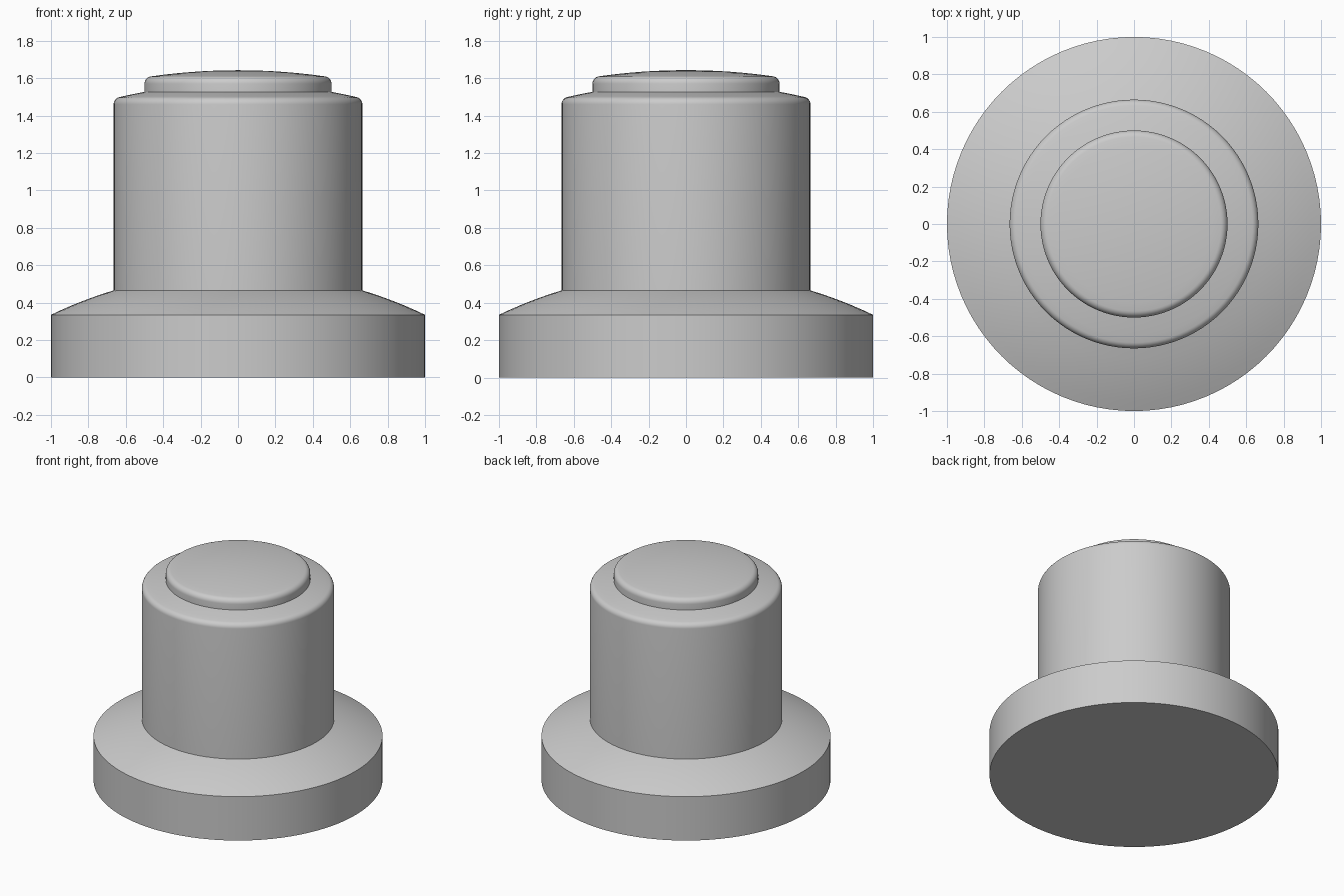
import bpy
import bmesh
from math import sin, cos, pi, radians, sqrt

SEGMENTS = 96

cube = bpy.data.objects.get("Cube")
if cube:
    bpy.data.objects.remove(cube, do_unlink=True)

grey = bpy.data.materials.new("plain_grey")
grey.use_nodes = True
colour = (0.6, 0.6, 0.6, 1)
grey.diffuse_color = colour
grey.node_tree.nodes["Principled BSDF"].inputs["Base Color"].default_value = colour


def crown(r0, z0, r1, radius, steps):
    """Spherical arc rising from (r0, z0) inwards to radius r1."""
    rs = [r0 + (r1 - r0) * i / steps for i in range(steps + 1)]
    drop = sqrt(radius**2 - r0**2)
    return [(r, z0 + sqrt(radius**2 - r**2) - drop) for r in rs]


def fillet(r, z, size, end_angle, steps=7):
    """Rounded rim that leaves a vertical wall at (r, z)."""
    angles = [radians(end_angle) * i / steps for i in range(steps + 1)]
    return [(r - size + size * cos(a), z + size * sin(a)) for a in angles]


def lathe(name, profile):
    """Revolve a profile of (radius, height) points about z."""
    bm = bmesh.new()
    verts = [bm.verts.new((r, 0, z)) for r, z in profile]
    edges = [bm.edges.new(pair) for pair in zip(verts, verts[1:])]
    bmesh.ops.spin(bm, geom=verts + edges, cent=(0, 0, 0), axis=(0, 0, 1),
                   angle=2 * pi, steps=SEGMENTS, use_merge=True)
    bmesh.ops.remove_doubles(bm, verts=bm.verts, dist=1e-5)
    bmesh.ops.recalc_face_normals(bm, faces=bm.faces)
    # Open shells must face outwards
    outer = max(bm.faces, key=lambda f: f.calc_center_median().xy.length)
    if outer.normal.xy.dot(outer.calc_center_median().xy) < 0:
        bmesh.ops.reverse_faces(bm, faces=bm.faces)
    mesh = bpy.data.meshes.new(name)
    bm.to_mesh(mesh)
    bm.free()
    mesh.materials.append(grey)
    obj = bpy.data.objects.new(name, mesh)
    bpy.context.collection.objects.link(obj)
    bpy.ops.object.select_all(action="DESELECT")
    obj.select_set(True)
    bpy.context.view_layer.objects.active = obj
    bpy.ops.object.shade_smooth_by_angle(angle=radians(30))


# Wide foot with a gently domed shoulder
shoulder = crown(1, 0.335, 0.665, 2.3, 6)
lathe("base_flange", [(0, 0), (1, 0)] + shoulder)

# Main cylinder with rounded rim and sloping top
rim = fillet(0.665, 1.46, 0.04, 77)
slope = crown(*rim[-1], 0.5, 2.8, 4)
lathe("body_cylinder", [shoulder[-1]] + rim + slope[1:])

# Raised cap with rounded rim and shallow dome
cap_rim = fillet(0.5, 1.57, 0.04, 82)
dome = crown(*cap_rim[-1], 0, 3.3, 10)
lathe("top_cap", [slope[-1]] + cap_rim + dome[1:])
